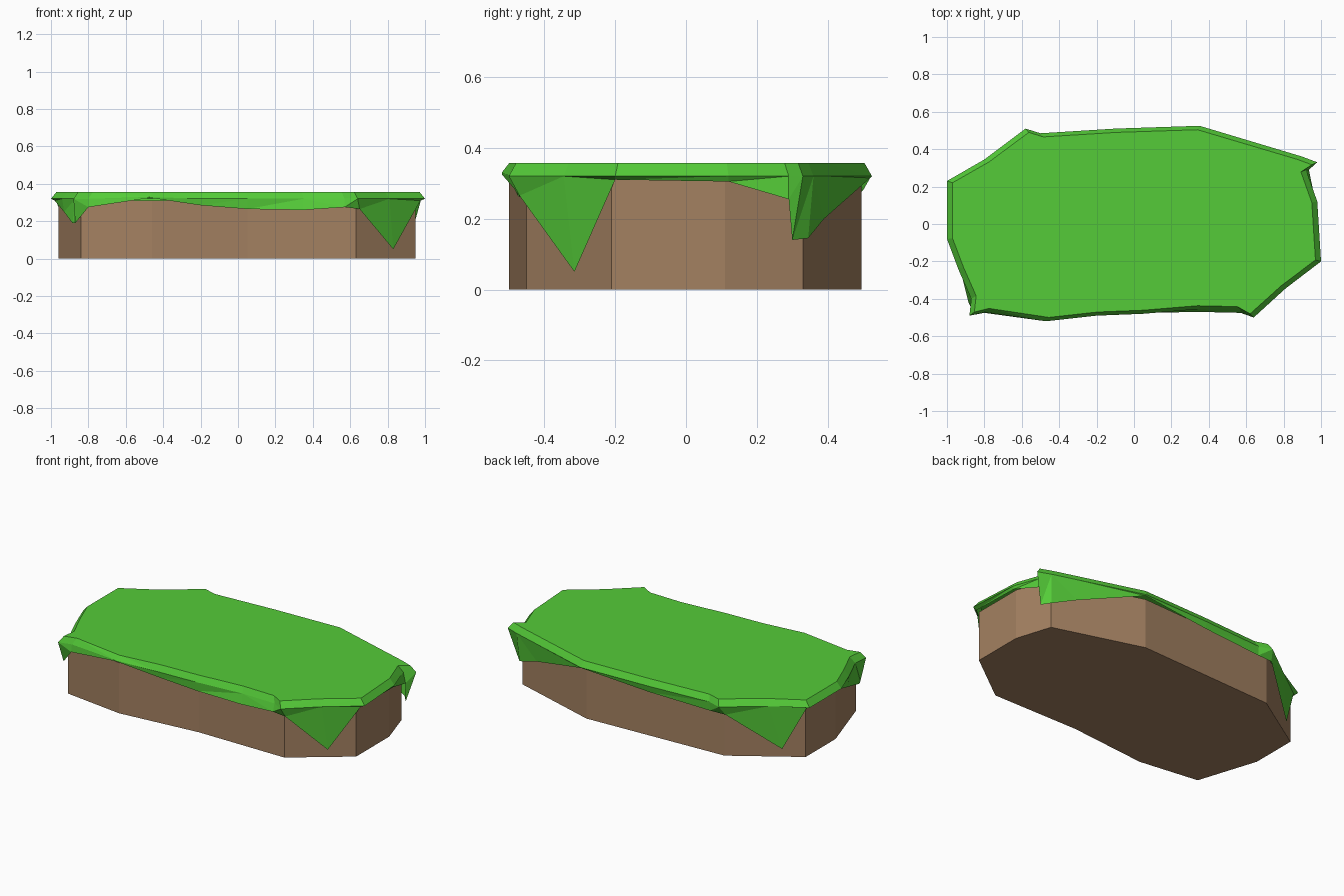
import bpy, bmesh

if "Cube" in bpy.data.objects:
    bpy.data.objects.remove(bpy.data.objects["Cube"])


def material(name, color):
    m = bpy.data.materials.new(name)
    m.diffuse_color = (*color, 1)
    m.use_nodes = True
    m.node_tree.nodes["Principled BSDF"].inputs["Base Color"].default_value = m.diffuse_color
    return m


def mesh_object(name, bm, mat):
    bmesh.ops.recalc_face_normals(bm, faces=bm.faces)
    me = bpy.data.meshes.new(name)
    bm.to_mesh(me)
    bm.free()
    me.materials.append(mat)
    ob = bpy.data.objects.new(name, me)
    bpy.context.collection.objects.link(ob)
    return ob


def loft(bm, rings):
    """Join equal-length rings of points with quads, return vertex rings."""
    vr = [[bm.verts.new(p) for p in r] for r in rings]
    for a, b in zip(vr, vr[1:]):
        for i in range(len(a)):
            j = (i + 1) % len(a)
            bm.faces.new((a[i], a[j], b[j], b[i]))
    return vr


# Earth block: eleven-sided prism
outline = [(-.84, -.45), (-.46, -.50), (.05, -.45), (.63, -.45), (.95, -.21),
           (.95, .11), (.88, .33), (.33, .495), (-.58, .454), (-.96, .21), (-.96, -.08)]
bm = bmesh.new()
low, high = loft(bm, [[(x, y, z) for x, y in outline] for z in (0, .31)])
bm.faces.new(low[::-1])
bm.faces.new(high)
mesh_object("earth_block", bm, material("earth", (.37, .22, .12)))

# Grass cover: widest outline (x, y) and hanging hem (x, y, z)
hem = [
    (-.88, -.49, -.87, -.45, .19),
    (-.80, -.47, -.80, -.475, .275),
    (-.47, -.52, -.47, -.52, .325),
    (-.20, -.49, -.20, -.485, .285),
    (.05, -.48, .05, -.475, .265),
    (.35, -.455, .35, -.47, .26),
    (.57, -.46, .57, -.475, .275),
    (.64, -.50, .65, -.47, .265),
    (.81, -.345, .83, -.315, .05),      # front right point
    (1.0, -.20, .975, -.20, .31),
    (.98, .12, .97, .12, .305),
    (.92, .29, .935, .29, .255),
    (.98, .33, .93, .30, .14),          # back right tab
    (.90, .36, .89, .345, .145),
    (.75, .405, .74, .39, .20),
    (.35, .525, .35, .52, .315),
    (-.10, .51, -.10, .50, .28),
    (-.50, .485, -.50, .48, .265),
    (-.58, .51, -.60, .475, .265),
    (-.80, .345, -.86, .295, .055),     # back left point
    (-1.0, .23, -.975, .22, .31),
    (-1.0, -.08, -.98, -.08, .31),
    (-.94, -.24, -.93, -.24, .25),
    (-.87, -.40, -.885, -.42, .19),     # front left tab
]
bm = bmesh.new()
rings = loft(bm, [
    [(x, y, z) for _, _, x, y, z in hem],
    [(x, y, max(.32, z + .005)) for x, y, _, _, z in hem],
    [(x * .97, y * .96, .357) for x, y, *_ in hem],
])
top = bm.faces.new(rings[-1])
bmesh.ops.triangulate(bm, faces=[f for f in bm.faces if f is not top])
mesh_object("grass_cover", bm, material("grass", (.09, .60, .04)))
